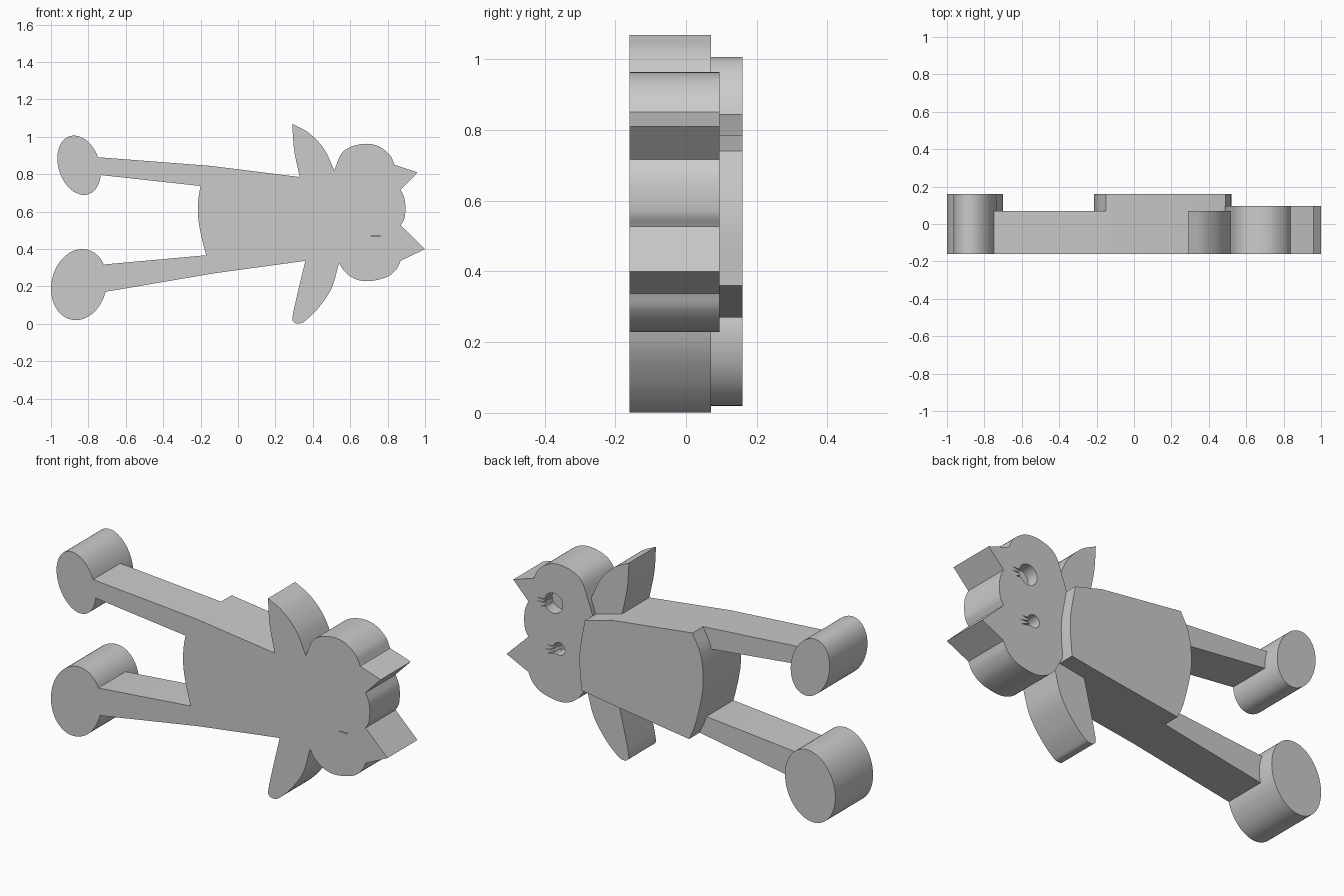
import bpy
import bmesh
import math
from mathutils import Vector

cube = bpy.data.objects.get("Cube")
if cube:
    bpy.data.objects.remove(cube, do_unlink=True)

grey = bpy.data.materials.new("plain_grey")
grey.use_nodes = True
grey.diffuse_color = (0.6, 0.6, 0.6, 1)
grey.node_tree.nodes["Principled BSDF"].inputs["Base Color"].default_value = (0.6, 0.6, 0.6, 1)

FRONT = -0.16      # shared flat front plane
LIMB_BACK = 0.07
HEAD_BACK = 0.095
BODY_BACK = 0.16


def curve(*points, steps=8):
    """Smooth path through the points, ends included."""
    pts = [Vector(p) for p in points]
    pts = [2 * pts[0] - pts[1]] + pts + [2 * pts[-1] - pts[-2]]
    path = []
    for a, b, c, d in zip(pts, pts[1:], pts[2:], pts[3:]):
        for i in range(steps):
            t = i / steps
            path.append(b + ((c - a) * t + (2 * a - 5 * b + 4 * c - d) * t ** 2
                             + (3 * b - a - 3 * c + d) * t ** 3) / 2)
    return path + [Vector(points[-1])]


def ellipse(cx, cz, rx, rz, tilt=0, count=64):
    """Closed oval; tilt in degrees, anticlockwise from the front."""
    s, c = math.sin(math.radians(tilt)), math.cos(math.radians(tilt))
    oval = []
    for i in range(count):
        a = math.tau * i / count
        u, v = rx * math.cos(a), rz * math.sin(a)
        oval.append((cx + u * c - v * s, cz + u * s + v * c))
    return oval


def slab(name, outline, back, front=FRONT):
    """Extrude an x-z outline along y."""
    bm = bmesh.new()
    face = bm.faces.new([bm.verts.new((x, front, z)) for x, z in outline])
    new = bmesh.ops.extrude_face_region(bm, geom=[face])["geom"]
    verts = [v for v in new if isinstance(v, bmesh.types.BMVert)]
    bmesh.ops.translate(bm, verts=verts, vec=(0, back - front, 0))
    bmesh.ops.recalc_face_normals(bm, faces=bm.faces)
    mesh = bpy.data.meshes.new(name)
    bm.to_mesh(mesh)
    bm.free()
    mesh.materials.append(grey)
    obj = bpy.data.objects.new(name, mesh)
    bpy.context.collection.objects.link(obj)
    return obj


def select(obj):
    bpy.ops.object.select_all(action='DESELECT')
    obj.select_set(True)
    bpy.context.view_layer.objects.active = obj


def carve(obj, cutter):
    mod = obj.modifiers.new("carve", 'BOOLEAN')
    mod.operation = 'DIFFERENCE'
    mod.solver = 'EXACT'
    mod.object = cutter
    select(obj)
    bpy.ops.object.modifier_apply(modifier=mod.name)
    bpy.data.objects.remove(cutter, do_unlink=True)


# Body: tapered dress with a rounded hem and neck
hem = curve((-.13, .27), (-.17, .367), (-.213, .57), (-.2, .737), (-.15, .845))
neck = curve((.49, .74), (.52, .55), (.51, .36))
body = slab("body", hem + [(.33, .785)] + neck + [(.36, .337)], BODY_BACK)

# Legs
upper_leg = slab("upper_leg", [(-.8, .895), (-.15, .845), (-.1, .75), (-.2, .737), (-.8, .803)], LIMB_BACK)
lower_leg = slab("lower_leg", [(-.8, .31), (-.17, .367), (-.08, .35), (-.13, .27), (-.8, .156)], LIMB_BACK)

# Feet
upper_foot = slab("upper_foot", ellipse(-.85, .848, .11, .163, 18), BODY_BACK)
lower_foot = slab("lower_foot", ellipse(-.85, .21, .147, .192, -13), BODY_BACK)

# Arms
upper_arm = slab("upper_arm", curve((.33, .785), (.3, .93), (.29, 1.068))
                 + curve((.3, 1.064), (.38, 1.02), (.46, .935), (.515, .82))
                 + [(.48, .7), (.36, .7)], LIMB_BACK)
lower_arm = slab("lower_arm", curve((.36, .337), (.32, .17), (.292, .04), (.3, .008), (.33, .002),
                                    (.36, .017), (.43, .085), (.5, .19), (.54, .325))
                 + [(.5, .42), (.4, .42)], LIMB_BACK)

# Head: two cheeks, a crown and two pointed ears
upper_cheek = curve((.515, .82), (.55, .905), (.6, .945), (.68, .963),
                    (.75, .95), (.81, .905), (.838, .85))
crown = curve((.87, .717), (.89, .67), (.895, .62), (.89, .565), (.87, .527))
lower_cheek = curve((.87, .338), (.845, .29), (.79, .248), (.69, .228),
                    (.62, .243), (.57, .28), (.54, .325))
head = slab("head", upper_cheek + [(.96, .81)] + crown + [(1, .4)] + lower_cheek
            + [(.49, .42), (.48, .72)], HEAD_BACK)

# Eyes: round sockets with three thin lash slots each, cut into the back of the head
eyes = [((.72, .747), .054, [(.82, .755), (.82, .735), (.805, .712)]),
        ((.687, .51), .034, [(.76, .515), (.77, .49), (.765, .468)])]
for centre, radius, tips in eyes:
    carve(head, slab("eye_cutter", ellipse(*centre, radius, radius, count=40), .12, .03))
    for tip in tips:
        tip = Vector(tip)
        root = tip.lerp(Vector((centre[0], (centre[1] + tip.y) / 2)), .8)
        side = (tip - root).orthogonal().normalized() * .005
        carve(head, slab("lash_cutter", [root - side, root + side, tip], .13, .04))

# Narrow slit in the front of the head
carve(head, slab("slit_cutter", [(.712, .466), (.763, .466), (.763, .47), (.712, .47)], .01, -.2))

for obj in (body, upper_leg, lower_leg, upper_foot, lower_foot, upper_arm, lower_arm, head):
    select(obj)
    bpy.ops.object.shade_smooth_by_angle(angle=math.radians(30))
